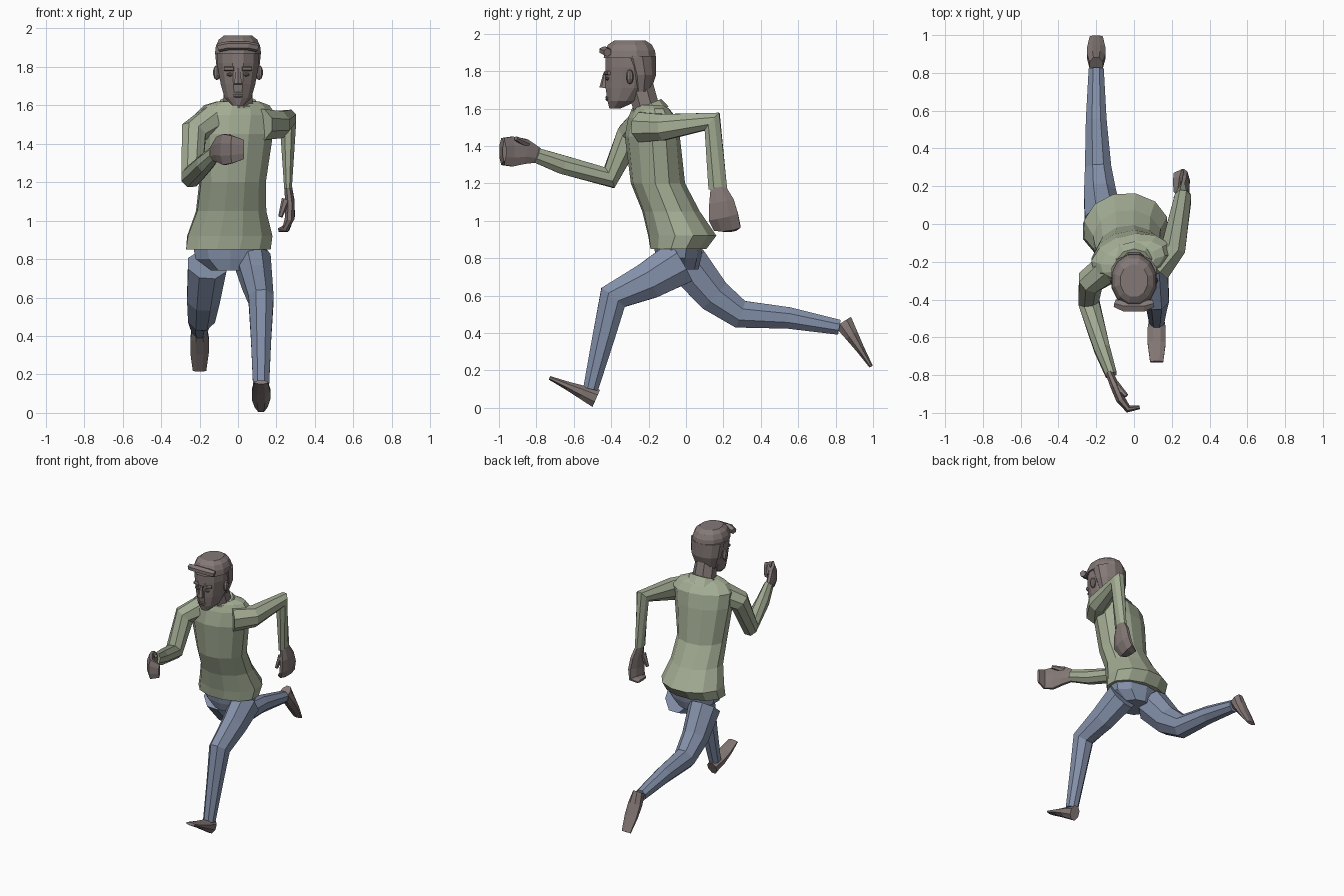
import bpy, bmesh, math
from mathutils import Vector, Matrix

cube = bpy.data.objects.get("Cube")
if cube:
    bpy.data.objects.remove(cube, do_unlink=True)

SIDEWAYS, FORWARD, UP = Vector((1, 0, 0)), Vector((0, 1, 0)), Vector((0, 0, 1))


def material(name, red, green, blue):
    result = bpy.data.materials.new(name)
    result.use_nodes = True
    colour = (red, green, blue, 1)
    result.diffuse_color = colour
    shader = result.node_tree.nodes["Principled BSDF"]
    shader.inputs["Base Color"].default_value = colour
    return result


SKIN = material("warm brown grey", 0.23, 0.19, 0.18)
SHIRT = material("sage green", 0.37, 0.42, 0.3)
JEANS = material("denim blue", 0.23, 0.28, 0.4)


def finish(name, bm, mat):
    bmesh.ops.recalc_face_normals(bm, faces=bm.faces)
    mesh = bpy.data.meshes.new(name)
    bm.to_mesh(mesh)
    bm.free()
    mesh.materials.append(mat)
    obj = bpy.data.objects.new(name, mesh)
    bpy.context.collection.objects.link(obj)


def cross_section(bm, centre, across, along, width, depth, sides):
    """Add one polygon ring whose flat sides lie at the given half sizes."""
    grow = 1 / math.cos(math.pi / sides)
    ring = []
    for k in range(sides):
        angle = (k + 0.5) * math.tau / sides
        offset = across * width * math.cos(angle) + along * depth * math.sin(angle)
        ring.append(bm.verts.new(centre + offset * grow))
    return ring


def skin_rings(name, bm, mat, rings):
    """Bridge neighbouring rings and close both ends."""
    for lower, upper in zip(rings, rings[1:]):
        for k in range(len(lower)):
            bm.faces.new((lower[k - 1], lower[k], upper[k], upper[k - 1]))
    bm.faces.new(rings[0])
    bm.faces.new(rings[-1])
    finish(name, bm, mat)


def taper(sizes, t):
    """Blend start to end size, plus an optional swelling in the middle."""
    start, end, *swell = sizes
    return start + (end - start) * t + sum(swell) * math.sin(math.pi * t)


def limb(name, mat, path, width, depth, ref=SIDEWAYS, sides=8):
    """Tapered tube along a path; width is measured along ref."""
    bm = bmesh.new()
    path = [Vector(point) for point in path]
    steps = [(b - a).normalized() for a, b in zip(path, path[1:])]
    rings = []
    for i, centre in enumerate(path):
        t = i / len(steps)
        tangent = (steps[max(i - 1, 0)] + steps[min(i, len(steps) - 1)]).normalized()
        across = (ref - tangent * ref.dot(tangent)).normalized()
        rings.append(cross_section(bm, centre, across, tangent.cross(across),
                                   taper(width, t), taper(depth, t), sides))
    skin_rings(name, bm, mat, rings)


def stack(name, mat, rows, lean=0, twist=0):
    """Level rings from rows of height, y centre, half width, half depth."""
    bm = bmesh.new()
    rings = []
    for i, (z, y, width, depth) in enumerate(rows):
        t = i / (len(rows) - 1)
        turn = Matrix.Rotation(math.radians(twist * t), 3, UP)
        rings.append(cross_section(bm, Vector((lean * (t - 1), y, z)), turn @ SIDEWAYS,
                                   turn @ FORWARD, width, depth, 12))
    skin_rings(name, bm, mat, rings)


def blob(name, mat, centre, size):
    bm = bmesh.new()
    bmesh.ops.create_uvsphere(bm, u_segments=8, v_segments=5, radius=1)
    bmesh.ops.scale(bm, vec=size, verts=bm.verts)
    bmesh.ops.translate(bm, vec=centre, verts=bm.verts)
    finish(name, bm, mat)


def hand(side, ref, palm, thumb):
    """Cupped hand that swells at the knuckles, with a short thumb."""
    limb(side + "_hand", SKIN, palm, (0.04, 0.05, 0.035), (0.02, 0.01, 0.01), ref)
    limb(side + "_thumb", SKIN, thumb, (0.02, 0.01), (0.02, 0.01), ref, sides=6)


def shoe(side, heel, toe):
    path = [Vector(heel).lerp(Vector(toe), t) for t in (0, 0.3, 0.6, 1)]
    limb(side + "_shoe", SKIN, path, (0.035, 0.035, 0.015), (0.05, 0.01))


# Shirt body, twisted towards the shoulders
stack("shirt_body", SHIRT, [
    (0.85, -0.04, 0.22, 0.15),
    (0.92, -0.02, 0.22, 0.18),
    (1.05, -0.08, 0.18, 0.15),
    (1.2, -0.15, 0.17, 0.14),
    (1.45, -0.18, 0.2, 0.14),
    (1.55, -0.18, 0.21, 0.12),
    (1.6, -0.19, 0.17, 0.09),
    (1.62, -0.2, 0.11, 0.07)], lean=0.05, twist=18)
limb("shirt_collar", SHIRT, [(0, -0.19, 1.57), (0, -0.21, 1.62)],
     (0.12, 0.09), (0.1, 0.08), sides=10)

# Sleeves
limb("left_sleeve", SHIRT, [
    (0.11, -0.23, 1.5), (0.21, -0.12, 1.5), (0.26, 0.14, 1.53), (0.26, 0.17, 1.17)],
    (0.09, 0.02), (0.08, 0.05))
limb("right_sleeve", SHIRT, [
    (-0.13, -0.23, 1.52), (-0.23, -0.3, 1.46), (-0.24, -0.41, 1.23),
    (-0.17, -0.66, 1.3), (-0.12, -0.8, 1.35)], (0.08, 0.03), (0.08, 0.04))

# Hands
hand("left", FORWARD,
     [(0.26, 0.17, 1.18), (0.27, 0.19, 1.1), (0.27, 0.2, 1.02),
      (0.25, 0.22, 0.96), (0.21, 0.22, 0.95)],
     [(0.25, 0.15, 1.11), (0.22, 0.14, 1.02)])
hand("right", UP,
     [(-0.13, -0.79, 1.35), (-0.1, -0.86, 1.37), (-0.07, -0.93, 1.37),
      (-0.03, -0.98, 1.37), (0.03, -0.97, 1.37)],
     [(-0.1, -0.85, 1.41), (-0.04, -0.91, 1.44)])

# Jeans
limb("jeans_hips", JEANS, [(-0.04, -0.04, z) for z in (0.74, 0.8, 0.9)],
     (0.1, 0.2, 0.03), (0.1, 0.13), sides=10)
limb("left_jeans_leg", JEANS, [
    (0.08, -0.03, 0.78), (0.1, -0.2, 0.68), (0.12, -0.39, 0.59),
    (0.12, -0.44, 0.38), (0.12, -0.51, 0.1)], (0.09, 0.04), (0.12, 0.04))
limb("right_jeans_leg", JEANS, [
    (-0.16, 0.01, 0.77), (-0.18, 0.15, 0.6), (-0.19, 0.29, 0.5),
    (-0.2, 0.55, 0.48), (-0.2, 0.82, 0.43)], (0.1, 0.04), (0.11, 0.04))

# Shoes
shoe("left", (0.12, -0.48, 0.05), (0.12, -0.73, 0.16))
shoe("right", (-0.2, 0.84, 0.46), (-0.2, 0.99, 0.22))

# Neck and head
limb("neck", SKIN, [(0, -0.2, 1.56), (0, -0.25, 1.74)], (0.08, 0.07), (0.07, 0.07))
stack("head", SKIN, [
    (1.6, -0.38, 0.03, 0.03),
    (1.64, -0.34, 0.07, 0.08),
    (1.71, -0.31, 0.09, 0.12),
    (1.82, -0.3, 0.11, 0.13),
    (1.88, -0.3, 0.11, 0.13)])

# Hair: rounded crown, back of the head and swept fringe
crown = []
for angle in (0, 0.4, 0.8, 1.2):
    spread = math.sqrt(math.cos(angle))
    crown.append((1.87 + 0.1 * math.sin(angle), -0.3, 0.12 * spread, 0.14 * spread))
stack("hair_crown", SKIN, crown)
stack("hair_back", SKIN, [
    (1.69, -0.24, 0.08, 0.05), (1.78, -0.24, 0.11, 0.08), (1.88, -0.26, 0.12, 0.1)])
limb("hair_fringe", SKIN,
     [(x, abs(x) * 0.3 - 0.45, 1.92 - abs(x) * 0.2) for x in (-0.1, -0.05, 0.05, 0.1)],
     (0.02, 0.02, 0.01), (0.02, 0.02), FORWARD, sides=6)

# Face
limb("nose", SKIN, [(0, -0.43, 1.79), (0, -0.44, 1.71)], (0.01, 0.02), (0.01, 0.02), sides=6)
for part, height in (("upper_lip", 1.66), ("lower_lip", 1.65)):
    blob(part, SKIN, (0, -0.42, height), (0.03, 0.01, 0.01))
for side, s in (("left", 1), ("right", -1)):
    blob(side + "_eye", SKIN, (s * 0.04, -0.42, 1.76), (0.02, 0.01, 0.01))
    blob(side + "_ear", SKIN, (s * 0.11, -0.3, 1.77), (0.02, 0.02, 0.04))
    limb(side + "_brow", SKIN, [(s * 0.02, -0.43, 1.79), (s * 0.07, -0.41, 1.79)],
         (0.01, 0.01), (0.01, 0.01), FORWARD, sides=6)
